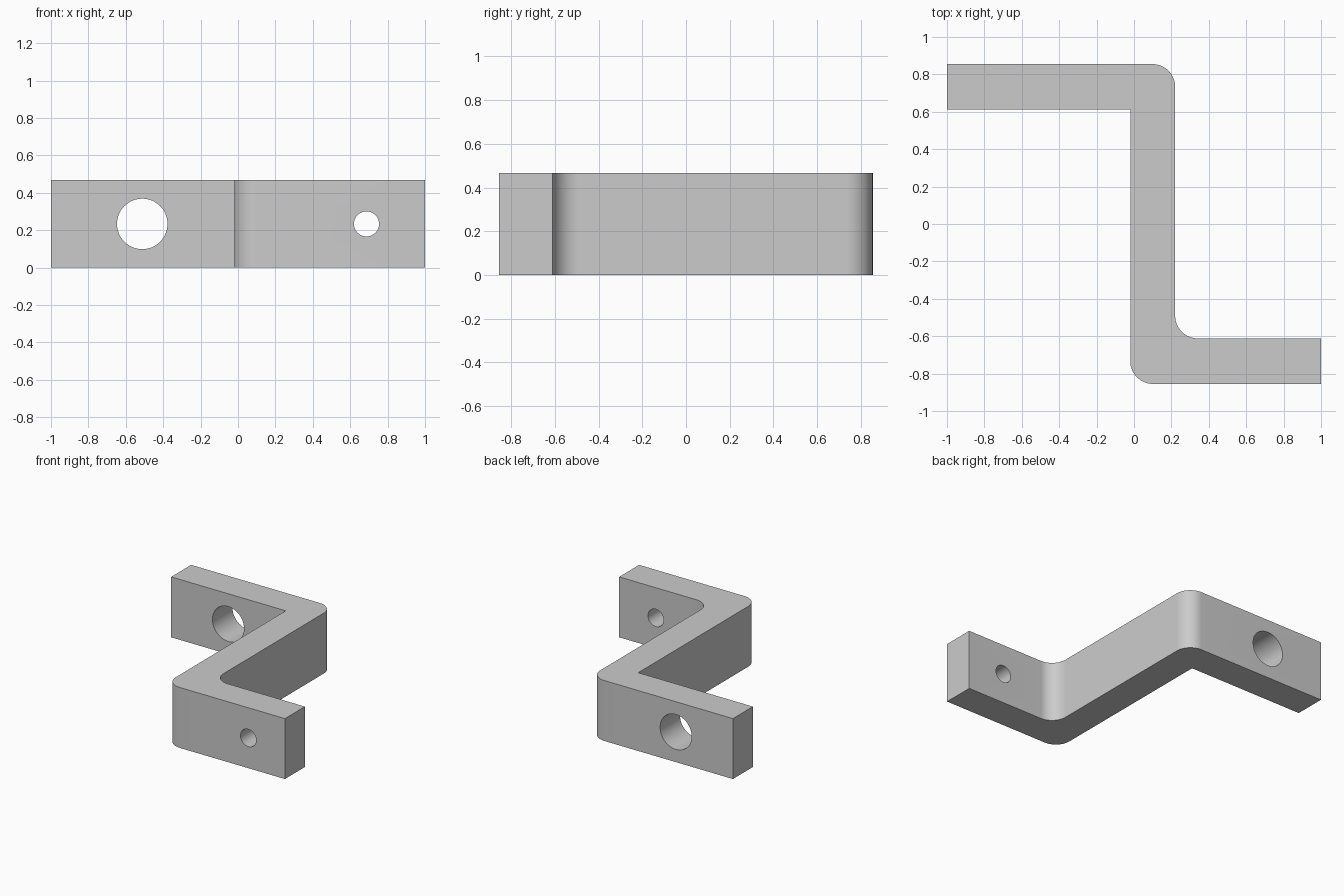
import bpy
import bmesh
import math
from mathutils import Vector

cube = bpy.data.objects.get("Cube")
if cube:
    bpy.data.objects.remove(cube, do_unlink=True)

HEIGHT = 0.467
RADIUS = 0.122
STEPS = 16

grey = bpy.data.materials.new("plain_grey")
grey.use_nodes = True
colour = (0.6, 0.6, 0.6, 1)
grey.diffuse_color = colour
grey.node_tree.nodes["Principled BSDF"].inputs["Base Color"].default_value = colour


def rounded(corners):
    """Outline with right-angle corners replaced by arcs of the given radius."""
    points = []
    for i, (x, y, r) in enumerate(corners):
        p = Vector((x, y))
        if r == 0:
            points.append(p)
            continue
        a = (Vector(corners[i - 1][:2]) - p).normalized()
        b = (Vector(corners[(i + 1) % len(corners)][:2]) - p).normalized()
        centre = p + (a + b) * r
        for s in range(STEPS + 1):
            t = s / STEPS * math.pi / 2
            points.append(centre - b * r * math.cos(t) - a * r * math.sin(t))
    return points


# Z-shaped bracket body: outline extruded upward
outline = rounded([
    (-1, 0.855, 0), (-1, 0.612, 0), (-0.02, 0.612, 0), (-0.02, -0.855, RADIUS),
    (1, -0.855, 0), (1, -0.612, 0), (0.22, -0.612, RADIUS), (0.22, 0.855, RADIUS),
])
bm = bmesh.new()
base = bm.faces.new([bm.verts.new((p.x, p.y, 0)) for p in outline])
top = bmesh.ops.extrude_face_region(bm, geom=[base])["geom"]
bmesh.ops.translate(bm, vec=(0, 0, HEIGHT),
                    verts=[v for v in top if isinstance(v, bmesh.types.BMVert)])
bmesh.ops.recalc_face_normals(bm, faces=bm.faces)
mesh = bpy.data.meshes.new("bracket")
bm.to_mesh(mesh)
bm.free()
mesh.materials.append(grey)
bracket = bpy.data.objects.new("bracket", mesh)
bpy.context.collection.objects.link(bracket)
bpy.ops.object.select_all(action="DESELECT")


# Round holes bored through the two flanges
def bore(name, x, y, radius):
    bpy.ops.mesh.primitive_cylinder_add(
        vertices=64, radius=radius, depth=0.5,
        location=(x, y, HEIGHT / 2), rotation=(math.pi / 2, 0, 0))
    cutter = bpy.context.object
    cutter.name = name
    cutter.hide_render = True
    cutter.data.materials.append(grey)
    bpy.ops.object.select_all(action="DESELECT")
    bracket.select_set(True)
    bpy.context.view_layer.objects.active = bracket
    cut = bracket.modifiers.new(name, "BOOLEAN")
    cut.operation = "DIFFERENCE"
    cut.solver = "EXACT"
    cut.object = cutter
    bpy.ops.object.modifier_apply(modifier=cut.name)
    bpy.data.objects.remove(cutter, do_unlink=True)


bore("large_hole", -0.512, 0.733, 0.135)
bore("small_hole", 0.687, -0.733, 0.067)

bpy.ops.object.shade_smooth_by_angle(angle=math.radians(30))
